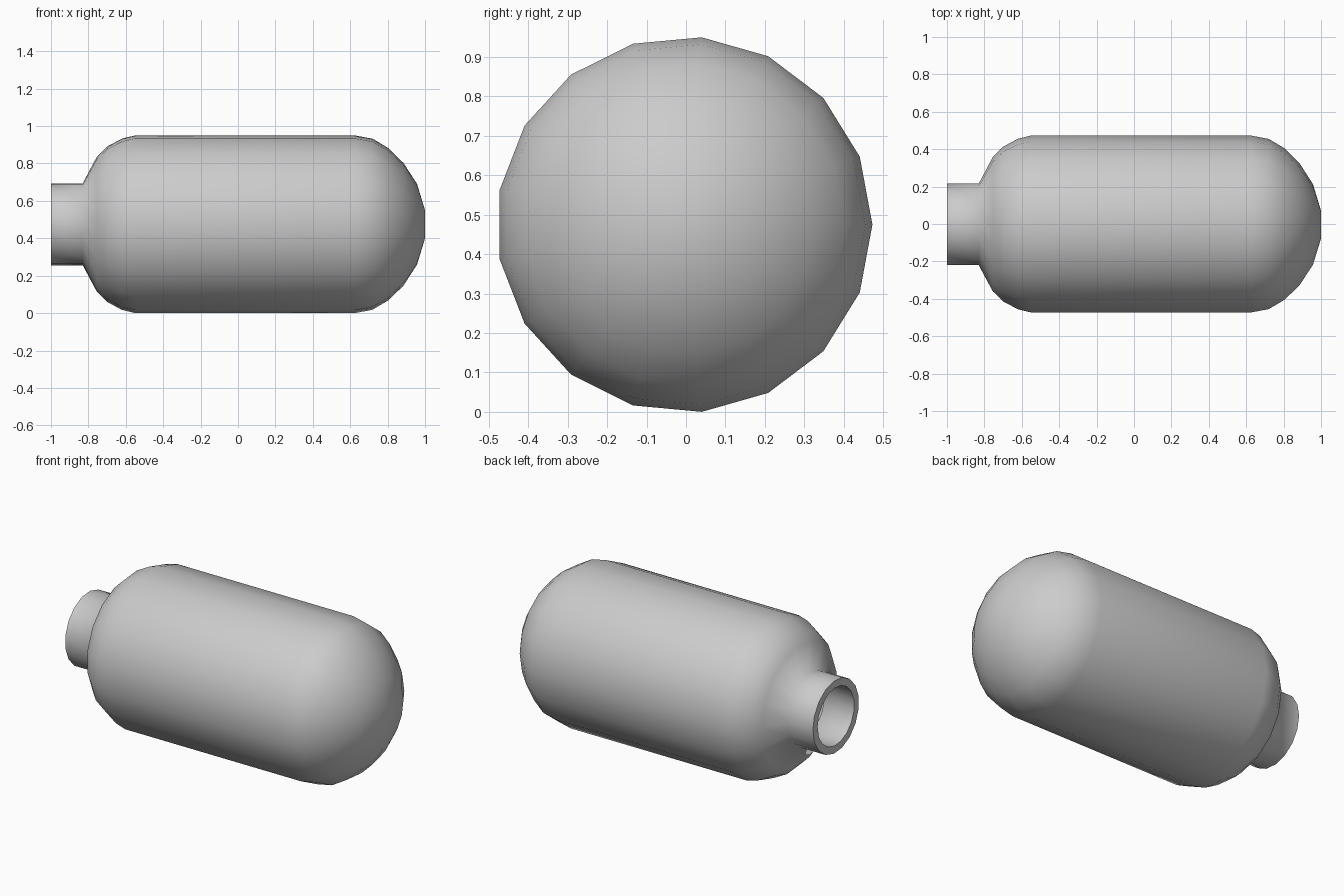
import bpy, bmesh, math

if "Cube" in bpy.data.objects:
    bpy.data.objects.remove(bpy.data.objects["Cube"])

SIDES = 17
CY, CZ = -0.004, 0.475

# Outer profile (x along the axis, radius), from mouth to domed end
outer = [(-1.0, 0.22), (-0.83, 0.22), (-0.755, 0.362), (-0.70, 0.417),
         (-0.62, 0.46), (-0.55, 0.477), (0.625, 0.477), (0.72, 0.459),
         (0.805, 0.408), (0.885, 0.329), (0.957, 0.217), (1.0, 0.075)]
# Inner wall, from domed end back to mouth
inner = [(0.955, 0.07), (0.92, 0.195), (0.85, 0.3), (0.70, 0.415), (0.61, 0.432),
         (-0.54, 0.432), (-0.67, 0.38), (-0.72, 0.335), (-0.80, 0.175), (-1.0, 0.175)]


def ring(bm, x, r):
    return [bm.verts.new((x, CY + r * math.cos(2 * math.pi * i / SIDES),
                          CZ + r * math.sin(2 * math.pi * i / SIDES)))
            for i in range(SIDES)]


def bridge(bm, a, b):
    for i in range(SIDES):
        j = (i + 1) % SIDES
        bm.faces.new((a[i], a[j], b[j], b[i]))


bm = bmesh.new()
out_rings = [ring(bm, x, r) for x, r in outer]
in_rings = [ring(bm, x, r) for x, r in inner]

# Walls and mouth rim
for rings in (out_rings, in_rings):
    for a, b in zip(rings, rings[1:]):
        bridge(bm, a, b)
bridge(bm, in_rings[-1], out_rings[0])

# Closed end, outside and inside
bm.faces.new(out_rings[-1])
bm.faces.new(in_rings[0][::-1])

# The two shells join at the rim, so the whole surface is one closed solid
bmesh.ops.recalc_face_normals(bm, faces=bm.faces)
mesh = bpy.data.meshes.new("bottle_body")
bm.to_mesh(mesh)
bm.free()
bottle = bpy.data.objects.new("bottle_body", mesh)
bpy.context.collection.objects.link(bottle)

# Smooth shading with a crisp rim
bpy.context.view_layer.objects.active = bottle
bottle.select_set(True)
bpy.ops.object.shade_smooth_by_angle(angle=math.radians(70))
